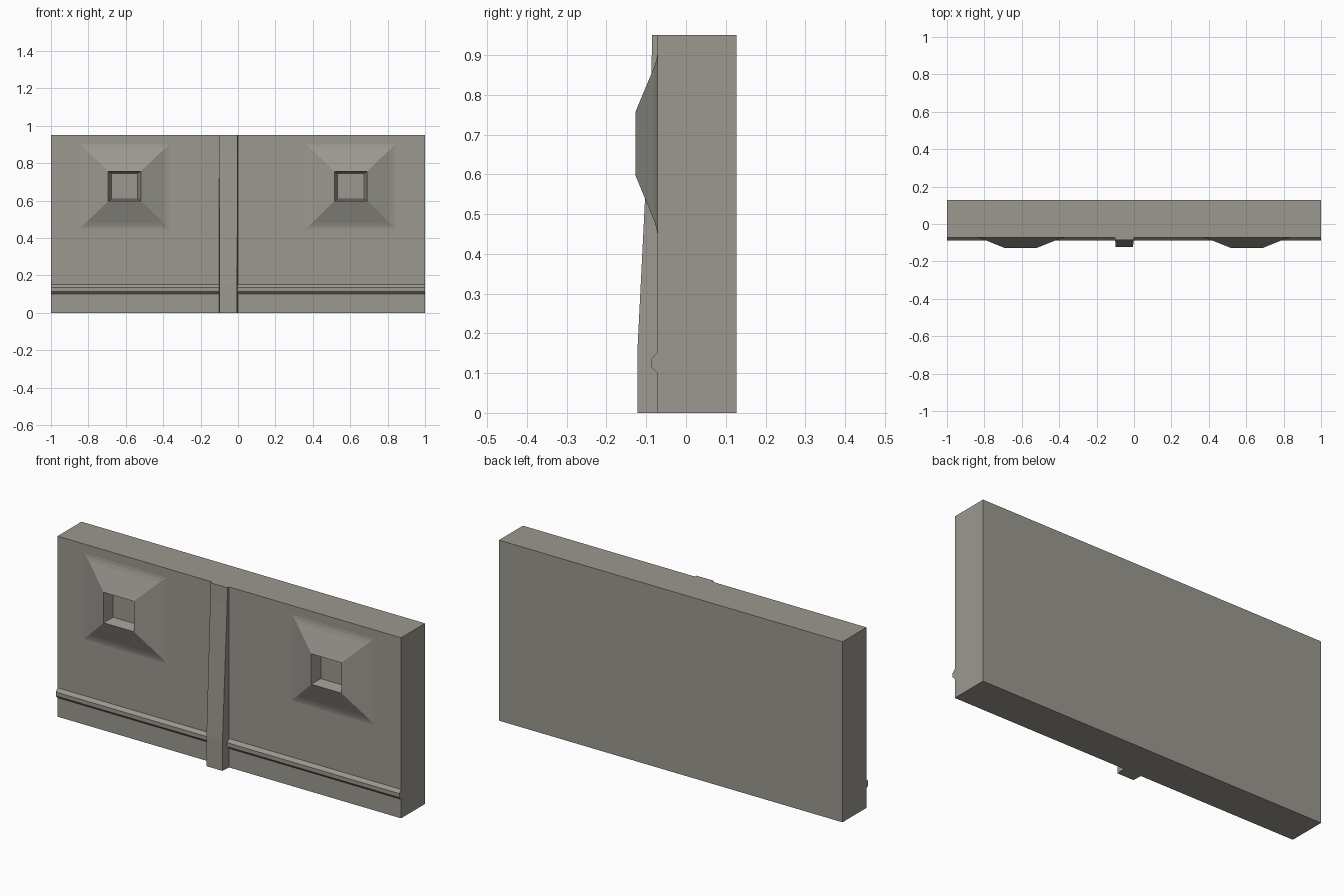
import bpy, bmesh

if "Cube" in bpy.data.objects:
    bpy.data.objects.remove(bpy.data.objects["Cube"])

# Single flat concrete colour
stone = bpy.data.materials.new("warm grey concrete")
stone.diffuse_color = (0.33, 0.315, 0.28, 1)
stone.use_nodes = True
stone.node_tree.nodes["Principled BSDF"].inputs["Base Color"].default_value = stone.diffuse_color

FRONT = -0.072   # front plane of the wall


def finish(name, bm):
    bmesh.ops.recalc_face_normals(bm, faces=bm.faces)
    mesh = bpy.data.meshes.new(name)
    bm.to_mesh(mesh)
    bm.free()
    mesh.materials.append(stone)
    obj = bpy.data.objects.new(name, mesh)
    bpy.context.collection.objects.link(obj)
    return obj


def extrude_profile(name, profile, x0, x1, draft=0.0):
    """Sweep a (y, z) profile along x; draft narrows the faces standing proud."""
    bm = bmesh.new()
    ends = []
    for x, sign in ((x0, 1), (x1, -1)):
        ends.append([bm.verts.new((x + sign * draft * (FRONT - y), y, z))
                     for y, z in profile])
    n = len(profile)
    for i in range(n):
        j = (i + 1) % n
        bm.faces.new((ends[0][i], ends[0][j], ends[1][j], ends[1][i]))
    for end in ends:
        bm.faces.new(end)
    return finish(name, bm)


def embrasure(name, cx):
    """Flared square surround: nested rectangles of (half width, z low, z high, y)."""
    rings = [(0.242, 0.450, 0.902, FRONT),
             (0.225, 0.465, 0.887, -0.0745),
             (0.205, 0.483, 0.870, -0.0800),
             (0.088, 0.597, 0.757, -0.1270),
             (0.070, 0.610, 0.745, FRONT)]
    bm = bmesh.new()
    loops = [[bm.verts.new((cx + sx * w, y, z)) for sx, z in
              ((-1, lo), (1, lo), (1, hi), (-1, hi))] for w, lo, hi, y in rings]
    for a, b in zip(loops, loops[1:]):
        for i in range(4):
            j = (i + 1) % 4
            bm.faces.new((a[i], a[j], b[j], b[i]))
    obj = finish(name, bm)
    # open shell: make sure the surround faces outwards
    if max(obj.data.polygons, key=lambda p: p.area).normal.y > 0:
        obj.data.flip_normals()
    return obj


# Main wall slab
extrude_profile("wall_slab", [(FRONT, 0), (0.127, 0), (0.127, 0.95), (FRONT, 0.95)], -1, 1)

# Tapering buttress in the middle
extrude_profile("buttress", [(FRONT, 0), (-0.122, 0), (-0.122, 0.16), (-0.087, 0.86),
                             (-0.085, 0.95), (FRONT, 0.95)], -0.102, -0.001, draft=0.08)

# Bevelled ledge on both sides of the buttress
ledge = [(FRONT, 0.10), (-0.087, 0.115), (-0.087, 0.136), (FRONT, 0.152)]
extrude_profile("ledge_left", ledge, -1, -0.1)
extrude_profile("ledge_right", ledge, -0.003, 1)

# Two flared window surrounds
embrasure("window_surround_left", -0.606)
embrasure("window_surround_right", 0.603)
